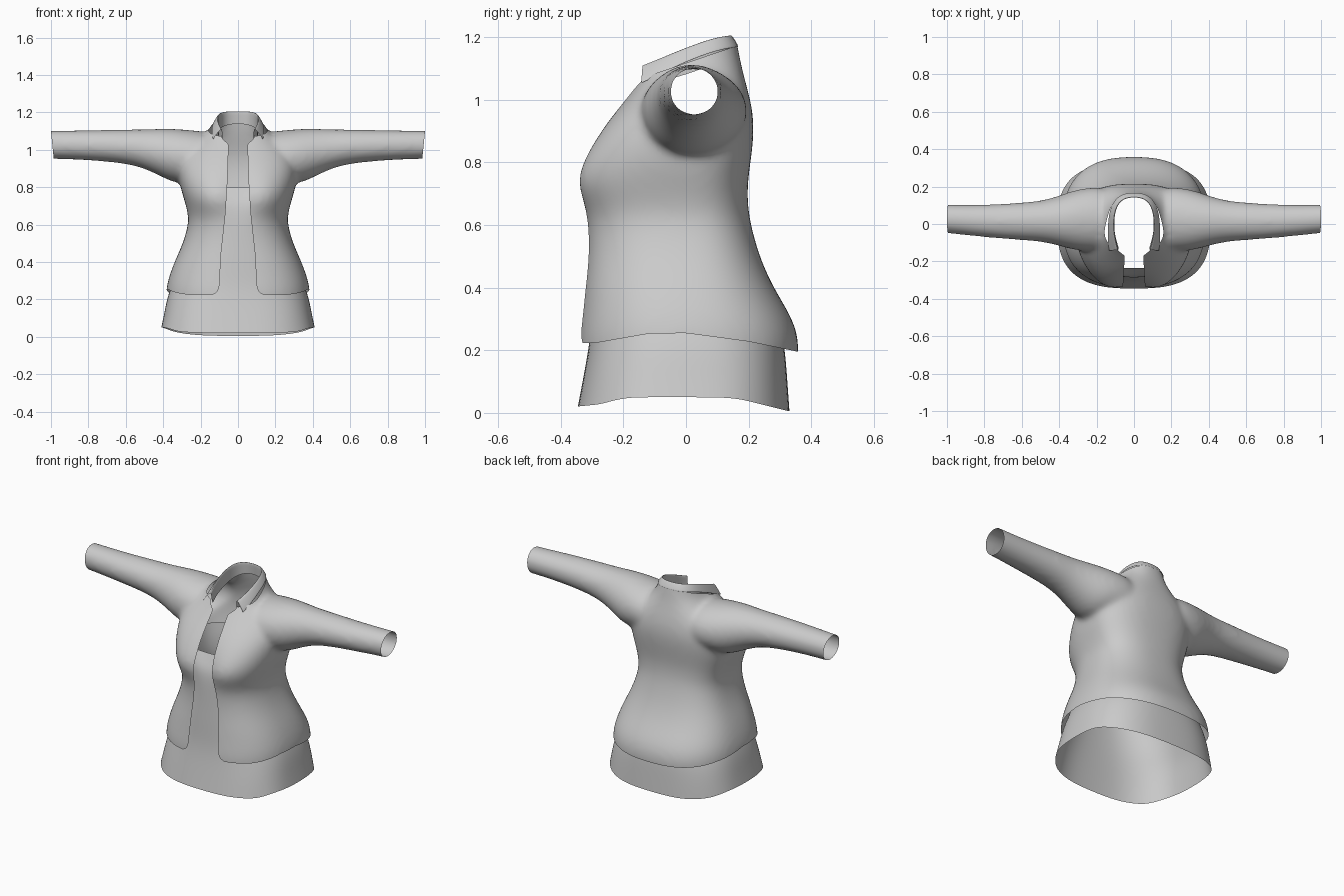
import bpy, bmesh, math
from mathutils import Vector

cube = bpy.data.objects.get("Cube")
if cube:
    bpy.data.objects.remove(cube, do_unlink=True)

cloth = bpy.data.materials.new("light_grey_cloth")
cloth.use_nodes = True
GREY = (0.6, 0.6, 0.6, 1)
cloth.diffuse_color = GREY
cloth.node_tree.nodes["Principled BSDF"].inputs["Base Color"].default_value = GREY


def lerp(knots, t):
    """Piecewise linear lookup."""
    for (a, va), (b, vb) in zip(knots, knots[1:]):
        if t <= b:
            return va + (vb - va) * max(0, (t - a) / (b - a))
    return knots[-1][1]


def add_object(name, bm):
    mesh = bpy.data.meshes.new(name)
    bm.to_mesh(mesh)
    bm.free()
    mesh.materials.append(cloth)
    mesh.shade_smooth()
    obj = bpy.data.objects.new(name, mesh)
    bpy.context.collection.objects.link(obj)
    return obj


def loft(bm, rings, closed=True, caps=True):
    """Skin a list of rings of points."""
    rows = [[bm.verts.new(p) for p in ring] for ring in rings]
    n = len(rows[0])
    for low, high in zip(rows, rows[1:]):
        for i in range(n if closed else n - 1):
            j = (i + 1) % n
            bm.faces.new((low[i], low[j], high[j], high[i]))
    if caps:
        bm.faces.new(rows[0][::-1])
        bm.faces.new(rows[-1])
    return rows


def torso_ring(z, width, front, back, dip=0, power=0.8, n=32):
    """Boxy oval with a hollow of depth dip at the centre front."""
    ring = []
    for i in range(n):
        a = math.tau * i / n
        c, s = math.cos(a), math.sin(a)
        x = math.copysign(abs(c) ** power, c) * width
        y = abs(s) ** power * (back if s > 0 else front)
        if s < 0:
            y += dip * math.exp(-(x / 0.08) ** 2)
        ring.append((x, y, z))
    return ring


def sleeve_ring(x, y, z, ry, rz, n=20):
    return [(x, y + ry * math.cos(math.tau * i / n), z + rz * math.sin(math.tau * i / n))
            for i in range(n)]


def trim(bm, co, no, keep=lambda c: True):
    """Cut away the side the normal points to, among the chosen faces."""
    faces = [f for f in bm.faces if keep(f.calc_center_median())]
    geom = set(faces)
    for f in faces:
        geom.update(f.verts)
        geom.update(f.edges)
    bmesh.ops.bisect_plane(bm, geom=list(geom), dist=1e-5, plane_co=co,
                           plane_no=no, clear_outer=True)


def shear(bm, axis, shift):
    for v in bm.verts:
        v.co[axis] += shift(v.co)


# Jacket mass: torso and sleeves fused into one smooth form
bm = bmesh.new()
loft(bm, [torso_ring(*r) for r in [
    (0.08, 0.37, -0.34, 0.33), (0.16, 0.385, -0.342, 0.362), (0.24, 0.388, -0.346, 0.362),
    (0.31, 0.375, -0.336, 0.338), (0.4, 0.342, -0.328, 0.28), (0.5, 0.295, -0.317, 0.235),
    (0.6, 0.266, -0.318, 0.208), (0.66, 0.268, -0.338, 0.198, 0.02),
    (0.73, 0.288, -0.375, 0.197, 0.05), (0.8, 0.31, -0.355, 0.207, 0.045),
    (0.9, 0.325, -0.285, 0.22, 0.015), (0.98, 0.3, -0.212, 0.212),
    (1.05, 0.22, -0.155, 0.193), (1.1, 0.16, -0.125, 0.18), (1.15, 0.13, -0.115, 0.17),
    (1.22, 0.118, -0.11, 0.157), (1.3, 0.115, -0.11, 0.15)]])
for side in (1, -1):
    loft(bm, [sleeve_ring(side * x, *r) for x, *r in [
        (0.1, 0.03, 0.96, 0.17, 0.135), (0.24, 0.025, 0.965, 0.175, 0.14),
        (0.33, 0.02, 0.965, 0.16, 0.15), (0.41, 0.017, 0.985, 0.132, 0.13),
        (0.5, 0.015, 1.005, 0.11, 0.106), (0.6, 0.014, 1.018, 0.102, 0.092),
        (0.8, 0.015, 1.025, 0.088, 0.081), (1.0, 0.028, 1.028, 0.077, 0.076),
        (1.1, 0.03, 1.028, 0.076, 0.076)]])
bmesh.ops.recalc_face_normals(bm, faces=bm.faces)
mass = add_object("jacket_mass", bm)
mass.hide_render = True
mass.modifiers.new("Round", "SUBSURF").levels = 2
remesh = mass.modifiers.new("Fuse", "REMESH")
remesh.mode, remesh.voxel_size = "VOXEL", 0.014
soften = mass.modifiers.new("Soften", "SMOOTH")
soften.factor, soften.iterations = 0.5, 12
bpy.context.view_layer.update()

# Jacket shell: trim cuffs, hem, neck and front opening on one half, then mirror
bm = bmesh.new()
bm.from_object(mass, bpy.context.evaluated_depsgraph_get())
bpy.data.objects.remove(mass, do_unlink=True)
trim(bm, (0, 0, 0), (-1, 0, 0))
trim(bm, (1, 0, 1.1), (1, 0, -0.1))

HEM = [(-0.36, 0.222), (-0.28, 0.225), (-0.12, 0.253), (0, 0.255), (0.2, 0.228), (0.36, 0.195)]
shear(bm, 2, lambda c: -lerp(HEM, c.y))
trim(bm, (0, 0, 0), (0, 0, -1))
shear(bm, 2, lambda c: lerp(HEM, c.y))

trim(bm, (0, 0, 1.118), (0, -0.34, 1), lambda c: c.x < 0.17 and c.z > 1)

OPENING = [(0.2, 0.17), (0.225, 0.135), (0.24, 0.11), (0.27, 0.1), (0.45, 0.09), (0.65, 0.068),
           (0.8, 0.058), (1.03, 0.05), (1.06, 0.085), (1.3, 0.09)]
shear(bm, 0, lambda c: -lerp(OPENING, c.z))
trim(bm, (0, 0, 0), (-1, 0, 0), lambda c: c.y < 0)
shear(bm, 0, lambda c: lerp(OPENING, c.z))
jacket = add_object("jacket", bm)
jacket.modifiers.new("Mirror", "MIRROR").merge_threshold = 0.002

# Collar: stand, fold and outer flap swept round the neck
STATIONS = [  # stand foot, fold, flap edge
    ((0, 0.15, 1.14), (0, 0.142, 1.207), (0, 0.17, 1.172)),
    ((0.06, 0.14, 1.135), (0.06, 0.135, 1.207), (0.075, 0.163, 1.172)),
    ((0.1, 0.09, 1.115), (0.098, 0.085, 1.2), (0.128, 0.1, 1.162)),
    ((0.11, 0, 1.08), (0.108, 0, 1.17), (0.142, 0, 1.125)),
    ((0.098, -0.08, 1.06), (0.1, -0.08, 1.137), (0.142, -0.09, 1.08)),
    ((0.08, -0.13, 1.04), (0.085, -0.138, 1.114), (0.135, -0.143, 1.055)),
]
bm = bmesh.new()
rows = []
for foot, fold, edge in STATIONS:
    foot, fold, edge = Vector(foot), Vector(fold), Vector(edge)
    lift = Vector((0, 0, 0.008))
    rows.append([foot, foot.lerp(fold, 0.6), fold + lift * 0.4,
                 fold.lerp(edge, 0.35) + lift, edge, edge - (edge - fold) * 0.06 - lift * 0.6])
loft(bm, rows, closed=False, caps=False)
collar = add_object("collar", bm)
collar.modifiers.new("Mirror", "MIRROR")
collar.modifiers.new("Round", "SUBSURF").levels = 2
collar.modifiers["Round"].render_levels = 2

# Under dress: open tube from the bust to a flared, wavy hem
DRESS_HEM = [(-0.35, 0.02), (-0.27, 0.028), (-0.2, 0.05), (0.15, 0.05), (0.33, 0.005)]
bm = bmesh.new()
rows = loft(bm, [torso_ring(*r) for r in [
    (0.03, 0.412, -0.347, 0.332, 0, 0.72), (0.12, 0.397, -0.328, 0.324, 0, 0.72),
    (0.22, 0.378, -0.31, 0.316, 0, 0.76), (0.3, 0.345, -0.302, 0.295), (0.4, 0.312, -0.298, 0.25),
    (0.5, 0.268, -0.292, 0.208), (0.6, 0.24, -0.288, 0.183), (0.7, 0.255, -0.295, 0.172, 0.015),
    (0.75, 0.265, -0.28, 0.172, 0.025), (0.8, 0.275, -0.245, 0.175, 0.01)]], caps=False)
for v in rows[0]:
    v.co.z = lerp(DRESS_HEM, v.co.y)
dress = add_object("under_dress", bm)
dress.modifiers.new("Round", "SUBSURF").levels = 2
